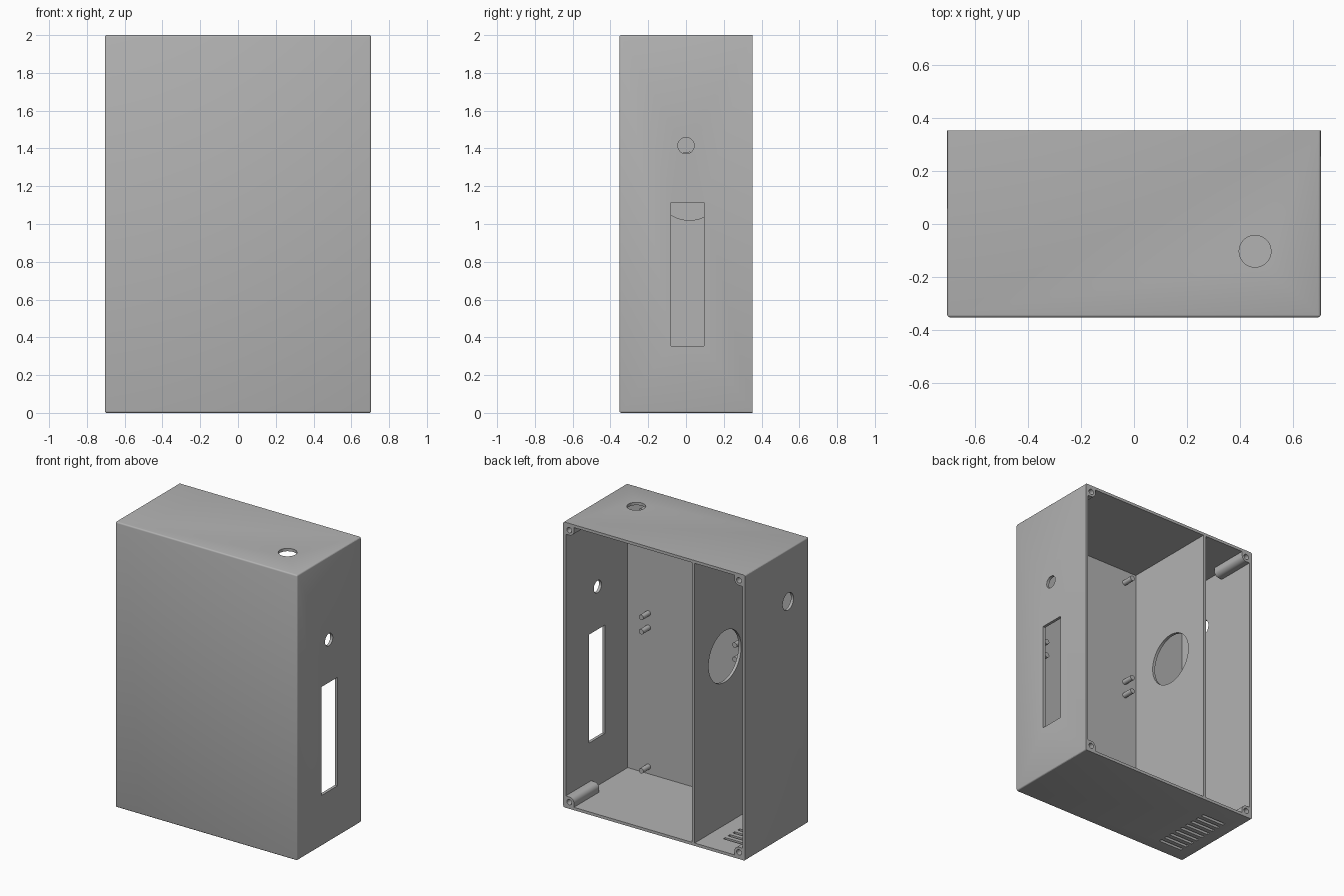
import bpy, bmesh, math
from mathutils import Matrix, Vector

if "Cube" in bpy.data.objects:
    bpy.data.objects.remove(bpy.data.objects["Cube"])

W, D, H, T = 0.705, 0.3525, 2.0, 0.02   # half width, half depth, height, wall

grey = bpy.data.materials.new("plain_grey")
grey.diffuse_color = (0.45, 0.45, 0.45, 1)
grey.use_nodes = True
grey.node_tree.nodes["Principled BSDF"].inputs["Base Color"].default_value = grey.diffuse_color


def finish(name, bm):
    bmesh.ops.recalc_face_normals(bm, faces=bm.faces)
    me = bpy.data.meshes.new(name)
    bm.to_mesh(me)
    bm.free()
    ob = bpy.data.objects.new(name, me)
    bpy.context.collection.objects.link(ob)
    me.materials.append(grey)
    return ob


def box(name, lo, hi, bevel=0):
    bm = bmesh.new()
    lo, hi = Vector(lo), Vector(hi)
    bmesh.ops.create_cube(bm, size=1, matrix=Matrix.Translation((lo + hi) / 2)
                          @ Matrix.Diagonal((*(hi - lo), 1)))
    if bevel:  # round every edge except the open back rim
        edges = [e for e in bm.edges if min(v.co.y for v in e.verts) < hi.y - 0.001]
        bmesh.ops.bevel(bm, geom=edges, offset=bevel, segments=3, profile=0.5, affect='EDGES')
    return finish(name, bm)


def cylinder(name, center, radius, length, axis, sides=48):
    rot = {'X': Matrix.Rotation(math.pi / 2, 4, 'Y'),
           'Y': Matrix.Rotation(math.pi / 2, 4, 'X'), 'Z': Matrix()}[axis]
    bm = bmesh.new()
    bmesh.ops.create_cone(bm, cap_ends=True, segments=sides, radius1=radius, radius2=radius,
                          depth=length, matrix=Matrix.Translation(center) @ rot)
    return finish(name, bm)


def cut(target, cutter):
    mod = target.modifiers.new("cut", 'BOOLEAN')
    mod.operation, mod.solver, mod.object = 'DIFFERENCE', 'EXACT', cutter
    bpy.context.view_layer.objects.active = target
    bpy.ops.object.modifier_apply(modifier=mod.name)
    bpy.data.objects.remove(cutter)


def smooth(ob):
    bpy.ops.object.select_all(action='DESELECT')
    ob.select_set(True)
    bpy.context.view_layer.objects.active = ob
    bpy.ops.object.shade_smooth_by_angle(angle=math.radians(30))


# Case: softened box hollowed out from the back
case = box("case", (-W, -D, 0), (W, D, H), 0.01)
cut(case, box("cavity", (-W + T, -D + T, T), (W - T, D + 0.1, H - T)))

# Openings in the right, left and top walls
cut(case, box("side_slot", (W - 0.1, -0.08, 0.355), (W + 0.1, 0.095, 1.115)))
cut(case, cylinder("right_hole", (W, 0, 1.415), 0.043, 0.2, 'X'))
cut(case, cylinder("left_hole", (-W, -0.124, 1.635), 0.06, 0.2, 'X'))
cut(case, cylinder("top_hole", (0.457, -0.103, H), 0.06, 0.2, 'Z'))

# Row of vent slits in the floor
for i in range(9):
    y = -0.24 + i * 0.053
    cut(case, box("vent", (-0.61, y - 0.011, -0.1), (-0.425, y + 0.011, 0.1)))
smooth(case)

# Inner partition with a large round opening
partition = box("partition", (-0.314, -D + T, T), (-0.294, D, H - T))
cut(partition, cylinder("round_opening", (-0.304, 0.018, 1.2), 0.18, 0.2, 'X', 64))
smooth(partition)

# Corner screw posts: square into the corner, rounded inward, drilled
C, R, LENGTH = 0.027, 0.036, 0.28
for sx in (-1, 1):
    for top in (0, 1):
        sz = -1 if top else 1
        arc = [(C + R * math.cos(a), C + R * math.sin(a))
               for a in (math.pi / 2 * k / 12 for k in range(13))]
        profile = [(0, 0), (C + R, 0)] + arc + [(0, C + R)]
        x0, z0 = sx * (W - T), (H - T if top else T)
        bm = bmesh.new()
        face = bm.faces.new([bm.verts.new((x0 - sx * u, D, z0 + sz * v)) for u, v in profile])
        ext = bmesh.ops.extrude_face_region(bm, geom=[face], use_keep_orig=True)
        bmesh.ops.translate(bm, vec=(0, -LENGTH, 0),
                            verts=[g for g in ext["geom"] if isinstance(g, bmesh.types.BMVert)])
        post = finish("screw_post", bm)
        cut(post, cylinder("screw_hole", (x0 - sx * C, D, z0 + sz * C), 0.019, 0.4, 'Y', 24))
        smooth(post)

# Board standoffs on the inside of the front wall
for x in (-0.2, 0.525):
    for z in (0.07, 1.045, 1.145, 1.89):
        smooth(cylinder("standoff", (x, -D + T + 0.035, z), 0.018, 0.09, 'Y', 24))
